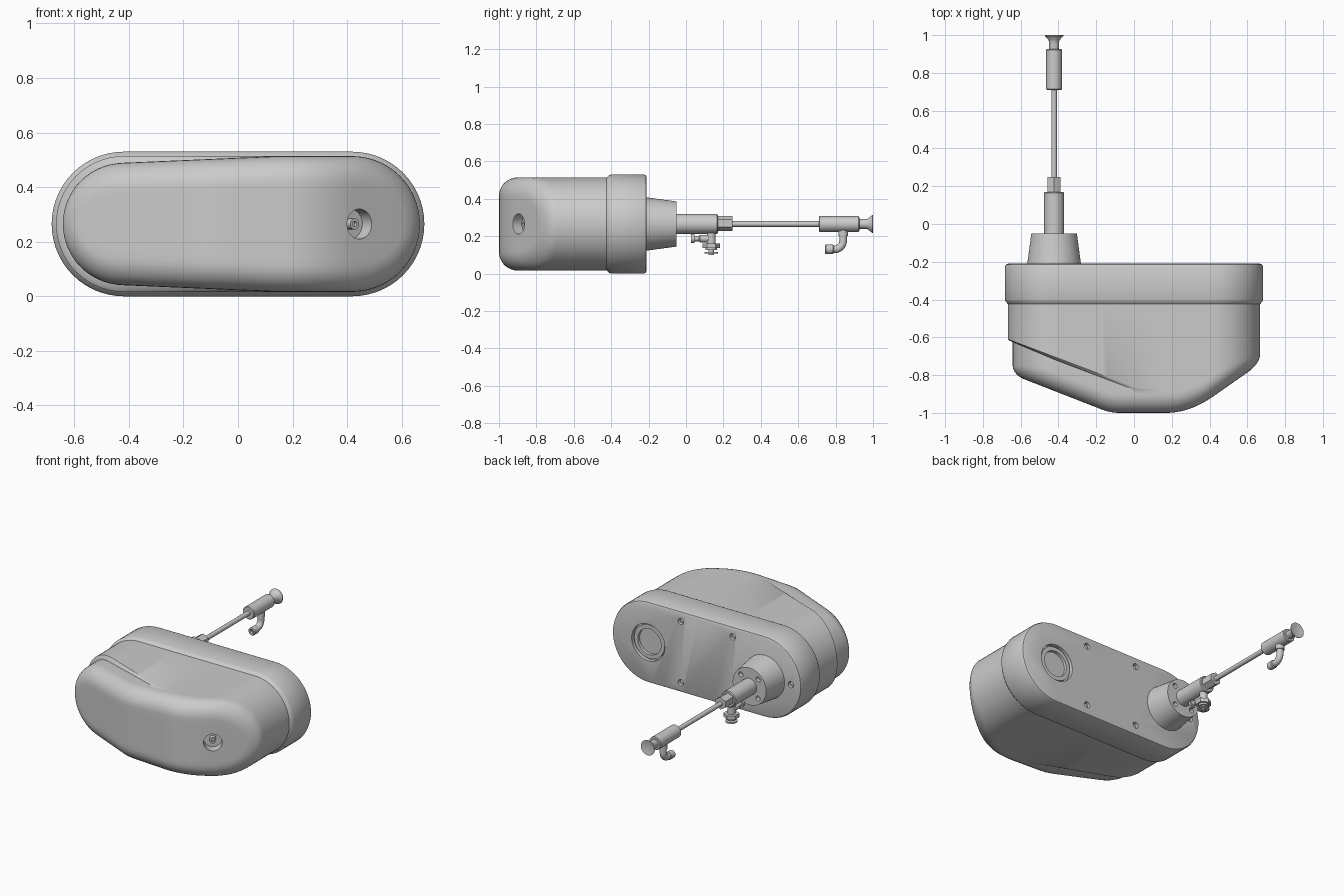
import bpy, bmesh, math
from mathutils import Vector

if "Cube" in bpy.data.objects:
    bpy.data.objects.remove(bpy.data.objects["Cube"])

ZC, CX = 0.265, 0.418      # centre height and arc centres of the stadium outline
PX = -0.423                # x of the probe axis


def finish(bm, name):
    bmesh.ops.remove_doubles(bm, verts=bm.verts, dist=1e-5)
    bmesh.ops.recalc_face_normals(bm, faces=bm.faces)
    me = bpy.data.meshes.new(name)
    bm.to_mesh(me)
    bm.free()
    ob = bpy.data.objects.new(name, me)
    bpy.context.collection.objects.link(ob)
    return ob


def smooth(ob, angle=30):
    bpy.ops.object.select_all(action='DESELECT')
    ob.select_set(True)
    bpy.context.view_layer.objects.active = ob
    bpy.ops.object.shade_smooth_by_angle(angle=math.radians(angle))


def lathe(name, origin, axis, profile, segs=32, shade=True):
    """Revolve (radius, distance along axis) pairs; ends are closed with caps."""
    bm = bmesh.new()
    q = Vector(axis).to_track_quat('Z', 'Y')
    rings = []
    for r, t in profile:
        ring = []
        for i in range(segs):
            a = 2 * math.pi * (i + 0.5) / segs
            p = Vector((r * math.cos(a), r * math.sin(a), t))
            ring.append(bm.verts.new(Vector(origin) + q @ p))
        rings.append(ring)
    for a, b in zip(rings, rings[1:]):
        for i in range(segs):
            j = (i + 1) % segs
            bm.faces.new((a[i], a[j], b[j], b[i]))
    for end in (0, -1):
        if profile[end][0] > 0:
            bm.faces.new(rings[end])
    ob = finish(bm, name)
    if shade:
        smooth(ob)
    return ob


def stadium():
    """Outline samples: (arc centre x, normal x, normal z)."""
    pts = []
    for side in (1, -1):
        for i in range(30):
            pts.append((CX * side * (-1 + 2 * i / 30), 0, side))
        for i in range(28):
            a = math.pi / 2 - math.pi * i / 28
            pts.append((side * CX, side * math.cos(a), side * math.sin(a)))
    return pts


def stadium_loft(name, radius, rings, cap_front):
    """Each ring maps (outer x, nx, nz, place) to (inset, y)."""
    bm = bmesh.new()
    pts, loops = stadium(), []
    for fn in rings:
        loop = []
        for ax, nx, nz in pts:
            d, y = fn(ax, nx, nz)
            loop.append(bm.verts.new((ax + nx * (radius - d), y, ZC + nz * (radius - d))))
        loops.append(loop)
    n = len(pts)
    for a, b in zip(loops, loops[1:]):
        for i in range(n):
            j = (i + 1) % n
            bm.faces.new((a[i], a[j], b[j], b[i]))
    bm.faces.new(loops[0])
    if cap_front:
        bm.faces.new(loops[-1])
    bmesh.ops.remove_doubles(bm, verts=bm.verts, dist=1e-5)
    return finish(bm, name)


def cut(ob, cutters):
    bpy.context.view_layer.objects.active = ob
    for c in cutters:
        m = ob.modifiers.new("cut", 'BOOLEAN')
        m.operation, m.solver, m.object = 'DIFFERENCE', 'EXACT', c
        bpy.ops.object.modifier_apply(modifier=m.name)
        bpy.data.objects.remove(c)


# Front cover: stadium body whose front follows the plan profile
RB = 0.249


def front_y(x):
    if x < -0.15:
        return -0.99 + 0.39 * (-0.15 - x)
    if x < -0.1:
        return -0.99 - 0.2 * (x + 0.15)
    if x < 0.17:
        return -1.0
    if x < 0.42:
        return -1 + 1.4 * (x - 0.17) ** 2
    return -0.9125 + 0.7 * (x - 0.42)


def outer(ax, nx):
    return ax + nx * RB


def gap(x):                      # step inset, fading out to the right
    return 0.025 * min(1, max(0, (0.15 - x) / 0.58))


def fillet(nx, nz):
    return 0.1 * nz * nz + 0.06 * nx * nx, 0.1 * nz * nz + 0.045 * nx * nx


def step_ring(k, drop):
    def fn(ax, nx, nz):
        x = outer(ax, nx)
        y = max(-0.61 - 0.378 * (x + 0.667), front_y(x) + fillet(nx, nz)[1] + 0.03)
        return gap(x) * k, y - drop
    return fn


def round_ring(t):
    def fn(ax, nx, nz):
        r, ry = fillet(nx, nz)
        d = gap(outer(ax, nx)) + r * (1 - math.cos(t))
        return d, front_y(ax + nx * (RB - d)) + ry * (1 - math.sin(t))
    return fn


def inner_ring(s):
    def fn(ax, nx, nz):
        d0 = gap(outer(ax, nx)) + fillet(nx, nz)[0]
        d = d0 + (RB - d0) * s
        return d, front_y(ax + nx * (RB - d))
    return fn


rings = [lambda ax, nx, nz: (0, -0.40), step_ring(0, 0), step_ring(0.35, 0.008), step_ring(1, 0.015)]
rings += [round_ring(math.pi / 2 * i / 8) for i in range(9)]
rings += [inner_ring(i / 5) for i in range(1, 6)]
cover = stadium_loft("front_cover", RB, rings, False)

# Angled lock recess with its pin
ln = Vector((0.573, -0.819, 0))
lp = Vector((0.445, -0.895, ZC))
cut(cover, [lathe("lock_cutter", lp, ln, [(0.055, -0.06), (0.055, 0.06)], shade=False)])
smooth(cover)
lathe("lock_pin", lp, ln, [(0.02, -0.065), (0.02, -0.03), (0.01, -0.03), (0.01, -0.045)], 20)

# Rear housing rim
prof = [(0.016, -0.21), (0.005, -0.215), (0, -0.226), (0, -0.40), (0.004, -0.411), (0.017, -0.425)]
rim = stadium_loft("rear_rim", 0.265, [lambda ax, nx, nz, p=p: p for p in prof], True)
BACK = (0, 1, 0)
screws = [(x, ZC + dz) for x in (-0.19, 0.185) for dz in (-0.2, 0.2)] + [(-0.61, ZC)]
cutters = [lathe("socket_cutter", (0.42, -0.21, ZC), BACK,
                 [(0.09, -0.15), (0.09, -0.025), (0.12, -0.025), (0.12, 0.05)], 40, False)]
for x, z in screws:
    cutters.append(lathe("screw_cutter", (x, -0.21, z), BACK, [(0.02, -0.03), (0.02, 0.03)], 20, False))
cut(rim, cutters)
smooth(rim)
for x, z in screws:
    lathe("rim_screw", (x, -0.21, z), BACK, [(0.014, -0.032), (0.014, -0.014), (0.008, -0.012)], 16)

# Socket ring inside the rear opening
lathe("socket_ring", (0.42, -0.21, ZC), BACK,
      [(0.092, -0.03), (0.11, -0.03), (0.11, -0.012), (0.084, -0.012), (0.08, -0.09), (0.092, -0.09)], 40)

# Tapered probe mount with face screws
mount = lathe("probe_mount", (PX, 0, ZC), BACK, [(0.143, -0.215), (0.121, -0.05)], 48, False)
face = [math.radians(45 + 90 * i) for i in range(4)]
cut(mount, [lathe("mount_cutter", (PX + 0.088 * math.cos(a), -0.05, ZC + 0.088 * math.sin(a)), BACK,
                  [(0.016, -0.03), (0.016, 0.03)], 16, False) for a in face])
smooth(mount)

# Probe: sleeve, hex nut, rod, handle and flared tip
lathe("probe_sleeve", (PX, 0, ZC), BACK, [(0.053, -0.06), (0.053, 0.165), (0.048, 0.17)])
lathe("probe_nut", (PX, 0, ZC + 0.003), BACK, [(0.04, 0.16), (0.04, 0.248)], 6)
lathe("probe_rod", (PX, 0, ZC), BACK, [(0.015, 0.24), (0.015, 0.72)], 20)
lathe("probe_handle", (PX, 0, ZC), BACK, [(0.038, 0.71), (0.042, 0.715), (0.042, 0.922), (0.038, 0.927)])
lathe("probe_tip", (PX, 0, ZC), BACK,
      [(0.026, 0.92), (0.026, 0.962), (0.03, 0.975), (0.049, 0.996), (0.049, 1.0), (0.036, 1.0), (0.0, 0.985)])

# Drain valve under the sleeve: stem, side port, nut and screw
DOWN = (0, 0, -1)
lathe("valve_stem", (PX, 0.135, ZC), DOWN, [(0.024, 0.03), (0.024, 0.13)], 24)
lathe("valve_port", (PX, 0.135, 0.187), (0, -1, 0),
      [(0.02, 0), (0.02, 0.06), (0.015, 0.065), (0.015, 0.09), (0.024, 0.09), (0.024, 0.108)], 24)
lathe("valve_nut", (PX, 0.135, ZC), DOWN, [(0.047, 0.103), (0.047, 0.128)], 6)
lathe("valve_screw", (PX, 0.135, ZC), DOWN,
      [(0.03, 0.12), (0.03, 0.14), (0.014, 0.14), (0.014, 0.15), (0.036, 0.15),
       (0.036, 0.158), (0.014, 0.158), (0.014, 0.166)], 24)

# Elbow fitting under the handle
cu = bpy.data.curves.new("elbow_pipe", 'CURVE')
cu.dimensions, cu.bevel_depth, cu.bevel_resolution, cu.use_fill_caps = '3D', 0.021, 5, True
path = [(0.84, 0.24), (0.84, 0.18)]
path += [(0.795 + 0.045 * math.cos(a), 0.175 - 0.045 * math.sin(a))
         for a in (math.pi / 2 * i / 8 for i in range(9))] + [(0.77, 0.13)]
sp = cu.splines.new('POLY')
sp.points.add(len(path) - 1)
for p, (y, z) in zip(sp.points, path):
    p.co = (PX, y, z, 1)
elbow = bpy.data.objects.new("elbow_pipe", cu)
bpy.context.collection.objects.link(elbow)
bpy.ops.object.select_all(action='DESELECT')
elbow.select_set(True)
bpy.context.view_layer.objects.active = elbow
bpy.ops.object.convert(target='MESH')
smooth(bpy.context.view_layer.objects.active)
lathe("elbow_collar", (PX, 0.84, ZC), DOWN, [(0.026, 0.03), (0.026, 0.065)], 24)
lathe("elbow_nozzle", (PX, 0.745, 0.13), BACK,
      [(0.012, 0.02), (0.012, 0), (0.02, -0.003), (0.025, 0.003), (0.025, 0.04), (0.021, 0.045)], 24)
